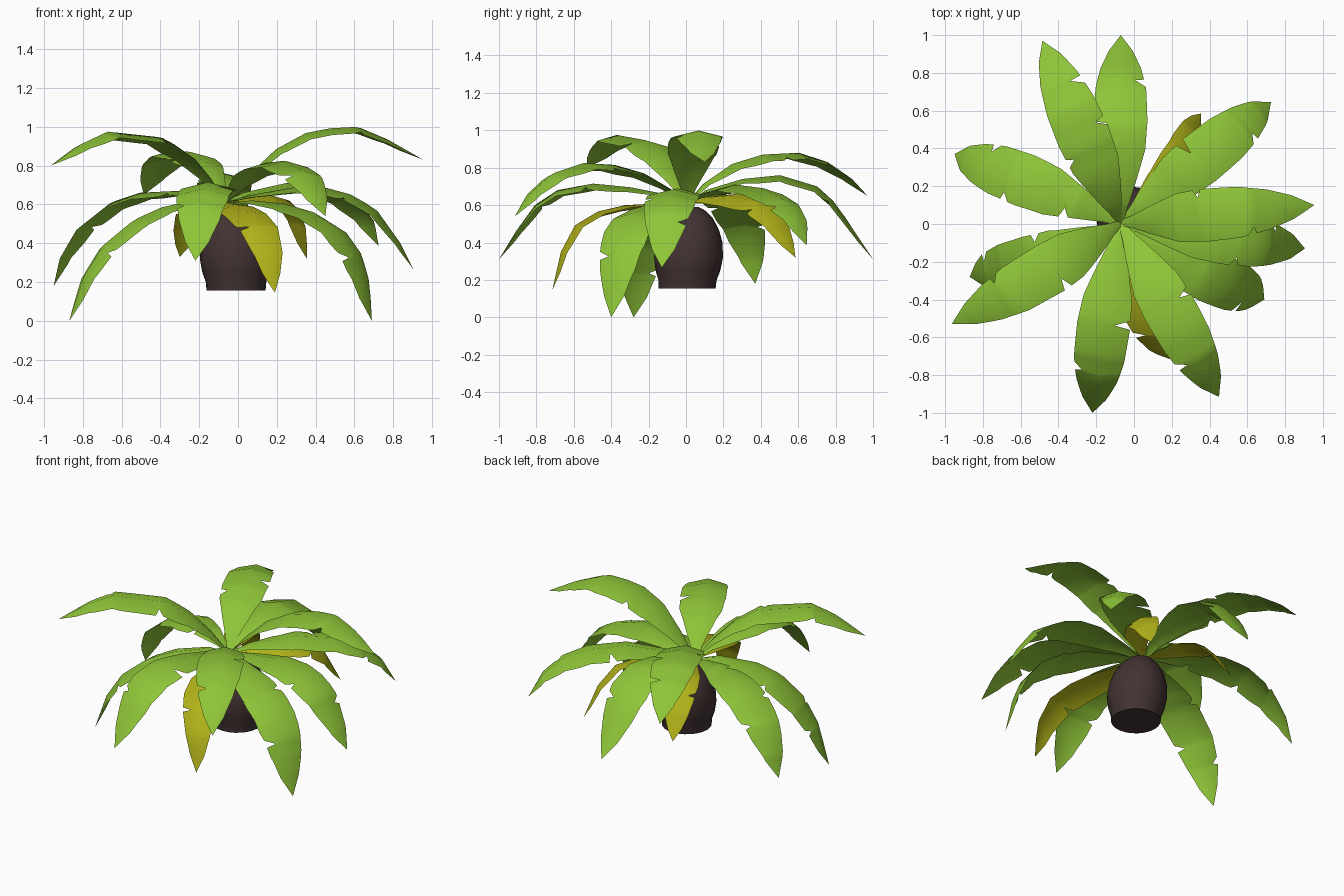
import bpy, bmesh, math
from mathutils import Vector

cube = bpy.data.objects.get("Cube")
if cube:
    bpy.data.objects.remove(cube, do_unlink=True)


def make_material(name, rgb):
    m = bpy.data.materials.new(name)
    m.use_nodes = True
    m.diffuse_color = (*rgb, 1)
    b = m.node_tree.nodes["Principled BSDF"]
    b.inputs["Base Color"].default_value = (*rgb, 1)
    b.inputs["Roughness"].default_value = 0.8
    return m


GREEN = make_material("leaf green", (0.275, 0.56, 0.04))
YELLOW = make_material("old leaf yellow", (0.44, 0.45, 0.01))
BROWN = make_material("dark brown", (0.055, 0.032, 0.032))


def finish(name, bm, mat, angle):
    me = bpy.data.meshes.new(name)
    bm.to_mesh(me)
    bm.free()
    me.materials.append(mat)
    ob = bpy.data.objects.new(name, me)
    bpy.context.collection.objects.link(ob)
    bpy.ops.object.select_all(action='DESELECT')
    ob.select_set(True)
    bpy.context.view_layer.objects.active = ob
    bpy.ops.object.shade_smooth_by_angle(angle=math.radians(angle))


def lerp_table(table, t):
    for (a, u), (b, v) in zip(table, table[1:]):
        if t <= b:
            return u + (v - u) * (t - a) / (b - a)
    return table[-1][1]


# Bulb-shaped trunk: rings of (z, radius), leaning slightly towards the crown
def build_trunk():
    rings = [(0.155, 0.152), (0.20, 0.156), (0.25, 0.173), (0.32, 0.184), (0.40, 0.178),
             (0.47, 0.155), (0.53, 0.120), (0.57, 0.08), (0.59, 0.04)]
    n = 24
    bm = bmesh.new()
    loops = []
    for z, r in rings:
        k = (z - 0.155) / 0.435
        cx, cy = -0.01 - 0.02 * k * k, 0.006 + 0.02 * k
        loops.append([bm.verts.new((cx + r * math.cos(i * math.tau / n),
                                    cy + r * math.sin(i * math.tau / n), z)) for i in range(n)])
    for a, b in zip(loops, loops[1:]):
        for i in range(n):
            j = (i + 1) % n
            bm.faces.new((a[i], a[j], b[j], b[i]))
    bm.faces.new(loops[0][::-1])
    bm.faces.new(loops[-1])
    finish("trunk", bm, BROWN, 40)


# Half width along the leaf
WIDTH = [(0, 0.014), (0.08, 0.037), (0.2, 0.082), (0.34, 0.13), (0.48, 0.142),
         (0.64, 0.134), (0.78, 0.106), (0.9, 0.062), (1, 0.0)]
BASE = Vector((-0.07, 0.005, 0.61))


def build_leaf(name, mat, tip, arch, notches, scale=1.0, bow=0.0, roll=0.0):
    """arch: (fraction of reach, height); notches: (fraction of length, side, depth).
    Positive bow shifts the middle to the leaf's left, positive roll lifts its left edge."""
    flat = Vector((tip[0] - BASE.x, tip[1] - BASE.y, 0))
    head = flat.normalized()
    side = Vector((-head.y, head.x, 0))
    pts = []
    for s, z in [(0, BASE.z)] + arch + [(1, tip[2])]:
        p = BASE + flat * s + side * bow * math.sin(math.pi * s)
        p.z = z
        pts.append(p)
    # Arc length along the midrib
    dist = [0.0]
    for a, b in zip(pts, pts[1:]):
        dist.append(dist[-1] + (b - a).length)
    rib = [(d / dist[-1], p) for d, p in zip(dist, pts)]
    # Stations: regular ones, arch corners, and three for each torn notch
    cut = {(t, sd): 1 - depth for t, sd, depth in notches}
    near = [t for t, _, _ in notches]
    ts = [w[0] for w in WIDTH] + [r[0] for r in rib[1:-1]]
    ts = [t for t in ts if all(abs(t - c) > 0.035 for c in near)]
    ts += [c + o for c in near for o in (-0.03, 0, 0.012)]
    ts.sort()
    stations = [ts[0]]
    for t in ts[1:]:
        if t - stations[-1] > 0.008:
            stations.append(t)
    stations[-1] = 1.0

    bm = bmesh.new()
    rows = []
    for t in stations:
        c = lerp_table(rib, t)
        if t >= 1:
            rows.append([bm.verts.new(c)])
            continue
        tan = (lerp_table(rib, min(1, t + 0.05)) - lerp_table(rib, max(0, t - 0.05))).normalized()
        up = tan.cross(side).normalized()
        across = side * math.cos(roll) + up * math.sin(roll)
        normal = up * math.cos(roll) - side * math.sin(roll)
        w = lerp_table(WIDTH, t) * scale
        row = []
        for sd in (1, 0, -1):
            k = w * cut.get((t, sd), 1) if sd else 0
            row.append(bm.verts.new(c + across * sd * k - normal * k * 0.25))
        rows.append(row)
    for a, b in zip(rows, rows[1:]):
        for i in (0, 1):
            if len(b) == 1:
                bm.faces.new((a[i], a[i + 1], b[0]))
            else:
                bm.faces.new((a[i], a[i + 1], b[i + 1], b[i]))
    finish(name, bm, mat, 40)


build_trunk()

L, R = 1, -1
# Upper leaves, arching high
build_leaf("upper_leaf_left", GREEN, (0.955, 0.10, 0.83),
           [(0.12, 0.75), (0.26, 0.885), (0.41, 0.968), (0.53, 0.992), (0.67, 1.0), (0.82, 0.935)],
           [(0.45, L, 0.3), (0.7, R, 0.3)])
build_leaf("upper_leaf_right", GREEN, (-0.965, -0.53, 0.80),
           [(0.1, 0.74), (0.22, 0.855), (0.37, 0.945), (0.68, 0.975), (0.83, 0.91)],
           [(0.45, L, 0.45), (0.72, R, 0.3)], bow=0.015)
build_leaf("upper_leaf_front", GREEN, (0.45, -0.915, 0.54),
           [(0.12, 0.70), (0.25, 0.77), (0.42, 0.815), (0.6, 0.825), (0.78, 0.77), (0.9, 0.67)],
           [(0.45, L, 0.45), (0.74, R, 0.45)])
build_leaf("upper_leaf_back", GREEN, (-0.485, 0.97, 0.65),
           [(0.1, 0.72), (0.25, 0.82), (0.42, 0.87), (0.62, 0.88), (0.78, 0.83), (0.9, 0.75)],
           [(0.4, L, 0.3), (0.52, R, 0.4), (0.74, R, 0.55)])
# Middle leaves
build_leaf("middle_leaf_front", GREEN, (-0.22, -1.0, 0.31),
           [(0.1, 0.655), (0.3, 0.695), (0.5, 0.715), (0.69, 0.68), (0.81, 0.6), (0.91, 0.46)],
           [(0.46, L, 0.6), (0.7, R, 0.3)], bow=-0.01)
build_leaf("middle_leaf_back", GREEN, (-0.07, 1.0, 0.31),
           [(0.1, 0.68), (0.3, 0.74), (0.5, 0.76), (0.7, 0.70), (0.8, 0.61), (0.9, 0.46)],
           [(0.46, L, 0.5), (0.68, R, 0.4)])
build_leaf("middle_leaf_back_left", GREEN, (0.725, 0.645, 0.385),
           [(0.12, 0.66), (0.4, 0.71), (0.64, 0.69), (0.8, 0.63), (0.92, 0.53)],
           [(0.46, L, 0.6), (0.76, R, 0.4)])
build_leaf("middle_leaf_left", GREEN, (0.905, -0.13, 0.265),
           [(0.15, 0.65), (0.38, 0.69), (0.54, 0.685), (0.69, 0.645), (0.81, 0.565), (0.93, 0.40)],
           [(0.55, R, 0.3), (0.75, L, 0.4)])
build_leaf("middle_leaf_right", GREEN, (-0.95, 0.37, 0.18),
           [(0.1, 0.64), (0.27, 0.67), (0.5, 0.66), (0.67, 0.61), (0.84, 0.49), (0.95, 0.33)],
           [(0.26, L, 0.5), (0.55, L, 0.3), (0.7, R, 0.35)], bow=-0.015)
# Low leaves, drooping to the ground
build_leaf("low_leaf_left", GREEN, (0.69, -0.40, 0.0),
           [(0.2, 0.62), (0.42, 0.605), (0.62, 0.56), (0.78, 0.48), (0.89, 0.36), (0.95, 0.22)],
           [(0.4, L, 0.3), (0.72, R, 0.5)], bow=-0.03)
build_leaf("low_leaf_right", GREEN, (-0.87, -0.28, 0.0),
           [(0.16, 0.63), (0.42, 0.585), (0.6, 0.52), (0.79, 0.39), (0.91, 0.23)],
           [(0.42, R, 0.3), (0.66, L, 0.4), (0.78, R, 0.4)], bow=0.04)
# Old yellow leaves
build_leaf("old_leaf_front", YELLOW, (0.19, -0.715, 0.145),
           [(0.15, 0.61), (0.43, 0.6), (0.64, 0.565), (0.82, 0.49), (0.93, 0.35)],
           [(0.62, R, 0.55)], 0.75, bow=-0.06, roll=0.12)
build_leaf("old_leaf_back_left", YELLOW, (0.355, 0.585, 0.32),
           [(0.17, 0.64), (0.43, 0.65), (0.69, 0.62), (0.86, 0.51)],
           [(0.6, R, 0.4)], 0.7, bow=-0.06, roll=0.35)
build_leaf("old_leaf_back_right", YELLOW, (-0.30, 0.57, 0.33),
           [(0.17, 0.62), (0.43, 0.63), (0.69, 0.59), (0.86, 0.48)],
           [(0.6, L, 0.4)], 0.7)
